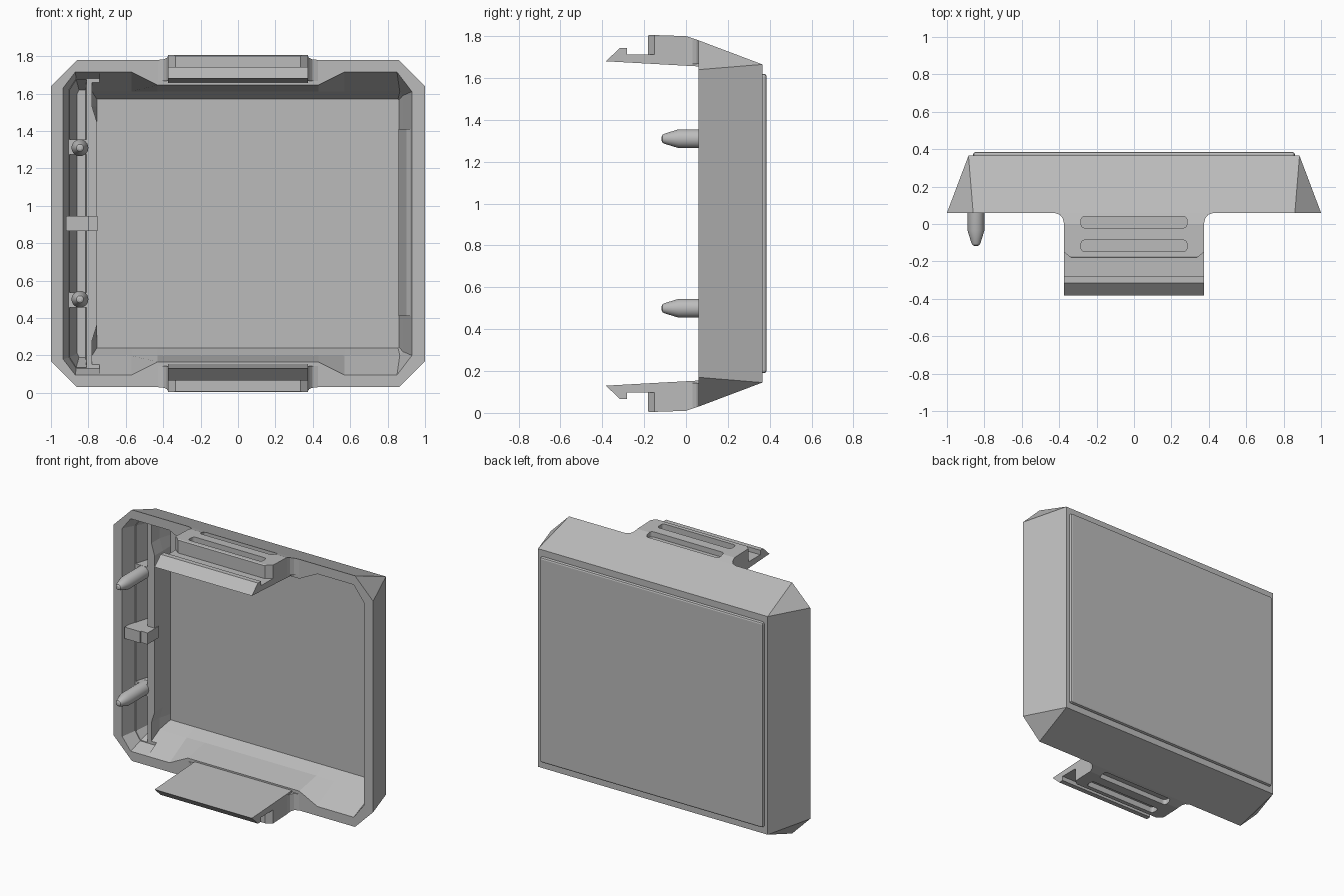
import bpy, bmesh, math
from mathutils import Matrix

cube = bpy.data.objects.get("Cube")
if cube:
    bpy.data.objects.remove(cube, do_unlink=True)

grey = bpy.data.materials.new("grey plastic")
grey.use_nodes = True
colour = (0.5, 0.5, 0.5, 1)
grey.diffuse_color = colour
grey.node_tree.nodes["Principled BSDF"].inputs["Base Color"].default_value = colour

H = 1.81  # full height, used for top/bottom mirroring


def loft(name, rings):
    """Skin a list of equal-length point rings and cap both ends."""
    bm = bmesh.new()
    rows = [[bm.verts.new(p) for p in ring] for ring in rings]
    n = len(rows[0])
    for a, b in zip(rows, rows[1:]):
        for i in range(n):
            j = (i + 1) % n
            bm.faces.new((a[i], a[j], b[j], b[i]))
    bm.faces.new(rows[0])
    bm.faces.new(rows[-1])
    bmesh.ops.remove_doubles(bm, verts=bm.verts, dist=0.0005)
    bmesh.ops.recalc_face_normals(bm, faces=bm.faces)
    mesh = bpy.data.meshes.new(name)
    bm.to_mesh(mesh)
    bm.free()
    mesh.materials.append(grey)
    ob = bpy.data.objects.new(name, mesh)
    bpy.context.collection.objects.link(ob)
    return ob


def at_y(outline, y):
    return [(x, y, z) for x, z in outline]


def prism_x(name, profile, half):
    return loft(name, [[(x, y, z) for y, z in profile] for x in (-half, half)])


def prism_z(name, plan, z0, z1):
    return loft(name, [[(x, y, z) for x, y in plan] for z in (z0, z1)])


def box(name, x0, x1, y0, y1, z0, z1):
    return prism_z(name, [(x0, y0), (x1, y0), (x1, y1), (x0, y1)], z0, z1)


def bake(ob):
    dg = bpy.context.evaluated_depsgraph_get()
    mesh = bpy.data.meshes.new_from_object(ob.evaluated_get(dg))
    ob.modifiers.clear()
    ob.data = mesh


def boolean(ob, cutter, operation="DIFFERENCE"):
    mod = ob.modifiers.new("cut", "BOOLEAN")
    mod.object, mod.operation, mod.solver = cutter, operation, "EXACT"
    bake(ob)
    bpy.data.objects.remove(cutter, do_unlink=True)


def bevel(ob, width, segments=2):
    mod = ob.modifiers.new("bevel", "BEVEL")
    mod.width, mod.segments = width, segments
    bake(ob)


def flip(points):
    return [(x, H - z) for x, z in reversed(points)]


def mirrored(half):
    return half + flip(half)


# Shell: chamfered front outline tapering to a rectangular back
front = mirrored([(1, 1.64), (0.86, 1.78), (-0.86, 1.78), (-1, 1.64)])
back = mirrored([(0.885, 1.665)] * 2 + [(-0.885, 1.665)] * 2)
shell = loft("shell", [at_y(front, 0.06), at_y(back, 0.365)])

# Main cavity, thicker walled behind the latches
rim = mirrored([(0.93, 1.61), (0.85, 1.715), (0.57, 1.715), (0.43, 1.645), (-0.43, 1.645),
                (-0.57, 1.715), (-0.78, 1.715), (-0.78, 1.53), (-0.755, 1.45)])
middle = mirrored([(0.882, 1.59), (0.865, 1.61), (0.57, 1.612), (0.43, 1.61), (-0.43, 1.61),
                   (-0.57, 1.612), (-0.78, 1.61), (-0.78, 1.53), (-0.755, 1.45)])
floor = mirrored([(0.86, 1.565), (0.855, 1.57), (0.57, 1.57), (0.43, 1.57), (-0.43, 1.57),
                  (-0.57, 1.57), (-0.755, 1.57), (-0.755, 1.53), (-0.755, 1.45)])
boolean(shell, loft("cavity", [at_y(rim, 0), at_y(rim, 0.06),
                               at_y(middle, 0.25), at_y(floor, 0.335)]))

# Step along the right side, where the divider and ribs sit back from the rim
step = mirrored([(-0.74, 1.715), (-0.87, 1.715), (-0.935, 1.63)])
step_back = mirrored([(-0.74, 1.68), (-0.865, 1.68), (-0.905, 1.62)])
boolean(shell, loft("step", [at_y(step, 0), at_y(step, 0.06), at_y(step_back, 0.16)]))

# Four pockets between the ribs
end = [(-0.81, 1.355), (-0.9, 1.355), (-0.9, 1.62), (-0.865, 1.675), (-0.81, 1.675)]
end_back = [(-0.815, 1.355), (-0.86, 1.355), (-0.86, 1.6), (-0.85, 1.62), (-0.815, 1.62)]
mid = [(-0.81, 0.945), (-0.9, 0.945), (-0.9, 1.275), (-0.81, 1.275)]
mid_back = [(-0.815, 0.945), (-0.86, 0.945), (-0.86, 1.275), (-0.815, 1.275)]
for near, far in ((end, end_back), (mid, mid_back)):
    for turn in (list, flip):
        boolean(shell, loft("pocket", [at_y(turn(near), 0.14), at_y(turn(near), 0.17),
                                       at_y(turn(far), 0.31)]))

# Raised back panel
panel = box("back_panel", -0.86, 0.86, 0.35, 0.385, 0.19, 1.62)
bevel(panel, 0.012)

# Ridge on the left inner wall
prism_z("inner_ridge", [(0.925, 0.09), (0.9, 0.12), (0.858, 0.27), (0.858, 0.34), (0.88, 0.34)],
        0.41, 1.41)

# Clip on the middle rib
clip = box("rib_clip", -0.92, -0.8, 0.065, 0.25, 0.865, 0.945)
box("rib_clip_hook", -0.81, -0.75, 0.075, 0.2, 0.865, 0.945)

# Locating pins
for i, z in enumerate((0.5, 1.31)):
    rings = []
    for y, r in ((0.2, 0.045), (-0.035, 0.045), (-0.1, 0.025), (-0.112, 0.019), (-0.117, 0.009)):
        rings.append([(-0.845 + r * math.cos(a), y, z + r * math.sin(a))
                      for a in (k * math.tau / 24 for k in range(24))])
    pin = loft(f"pin_{i + 1}", rings)
    bpy.ops.object.select_all(action="DESELECT")
    pin.select_set(True)
    bpy.context.view_layer.objects.active = pin
    bpy.ops.object.shade_smooth_by_angle(angle=math.radians(25))


def slot(y):
    """Round-ended slot cutter centred on y."""
    pts = []
    for cx, cy, start in ((1, 1, 0), (-1, 1, 1), (-1, -1, 2), (1, -1, 3)):
        for k in range(5):
            a = (start + k / 4) * math.pi / 2
            pts.append((cx * 0.263 + 0.02 * math.cos(a), y + cy * 0.011 + 0.02 * math.sin(a)))
    return prism_z("slot", pts, 1.765, 1.85)


# Latches: hooked arm, plus a block flaring into the shell with two grip slots
arm_profile = [(-0.383, 1.68), (-0.316, 1.743), (-0.282, 1.743), (-0.282, 1.712),
               (0.09, 1.712), (0.09, 1.656), (0.05, 1.656)]
block_profile = [(-0.185, 1.705), (-0.185, 1.8), (-0.175, 1.806), (0, 1.8),
                 (0.06, 1.78), (0.1, 1.764), (0.1, 1.665), (-0.15, 1.675)]
half_plan = [(0.335, -0.182), (0.375, -0.15), (0.375, 0.005), (0.381, 0.03),
             (0.397, 0.05), (0.43, 0.061), (0.43, 0.1)]
plan = half_plan + [(-x, y) for x, y in reversed(half_plan)]
for side in ("top", "bottom"):
    arm = prism_x(side + "_latch_arm", arm_profile, 0.375)
    block = prism_z(side + "_latch_block", plan, 1.66, 1.85)
    boolean(block, prism_x("trim", block_profile, 0.6), "INTERSECT")
    for y in (0.01, -0.117):
        boolean(block, slot(y))
    if side == "bottom":
        for ob in (arm, block):
            ob.data.transform(Matrix.Translation((0, 0, H)) @ Matrix.Scale(-1, 4, (0, 0, 1)))
            ob.data.flip_normals()
